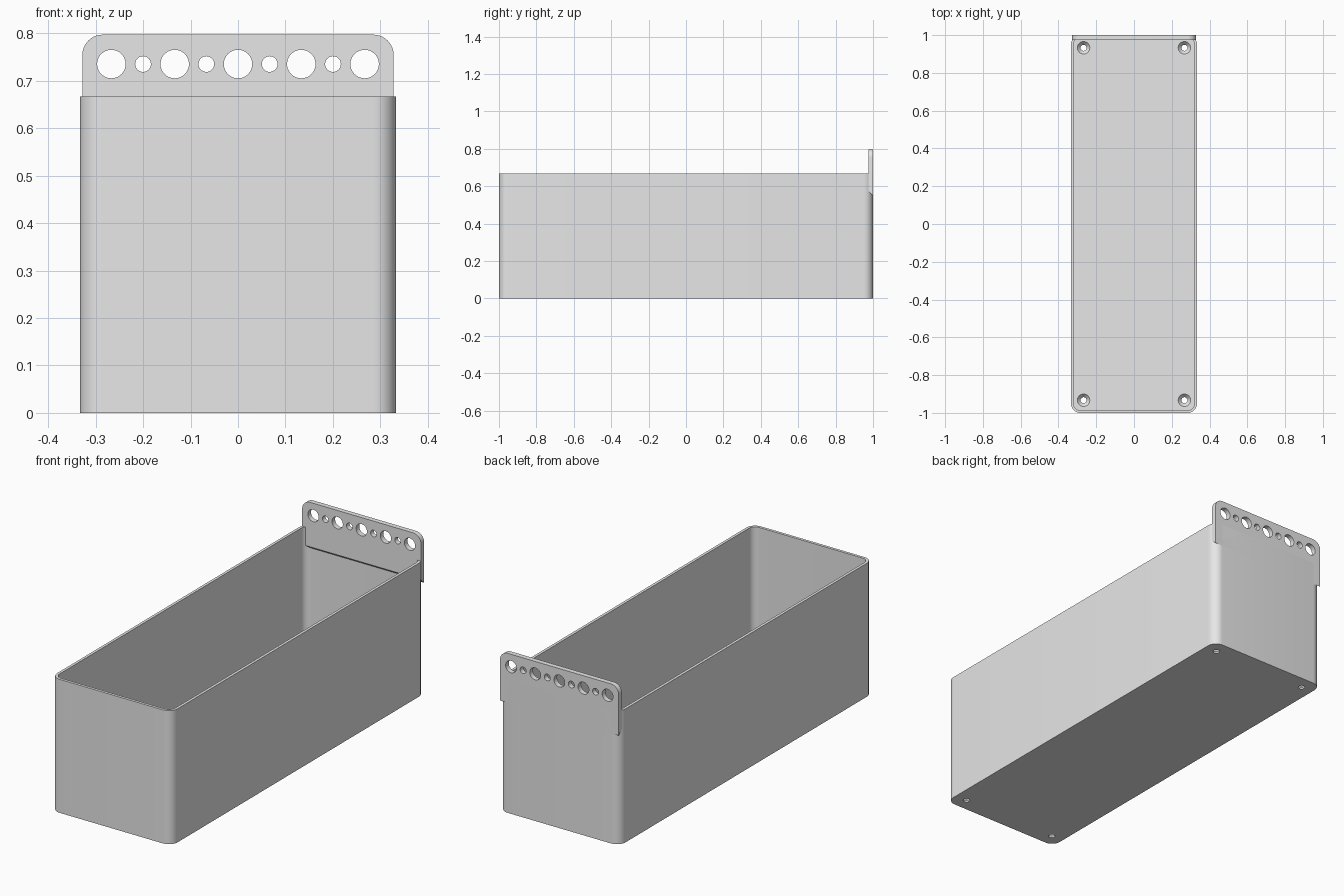
import bpy, bmesh, math
from mathutils import Vector

if "Cube" in bpy.data.objects:
    bpy.data.objects.remove(bpy.data.objects["Cube"], do_unlink=True)

HALF_X, HALF_Y, HEIGHT = 0.333, 1.0, 0.667
WALL, FLOOR, CORNER = 0.014, 0.027, 0.048
TAB_X, TAB_TOP, TAB_FRONT = 0.328, 0.797, 0.975

grey = bpy.data.materials.new("plain grey")
grey.use_nodes = True
grey.diffuse_color = (0.8, 0.8, 0.8, 1)
grey.node_tree.nodes["Principled BSDF"].inputs["Base Color"].default_value = (0.8, 0.8, 0.8, 1)


def arc(cx, cy, r, start, steps=10):
    """Quarter circle of points, anticlockwise from the start angle."""
    angles = [start + math.pi / 2 * i / steps for i in range(steps + 1)]
    return [(cx + r * math.cos(a), cy + r * math.sin(a)) for a in angles]


def rounded_rectangle(hx, hy, r):
    points = []
    for i, (sx, sy) in enumerate([(1, 1), (-1, 1), (-1, -1), (1, -1)]):
        points += arc(sx * (hx - r), sy * (hy - r), r, i * math.pi / 2)
    return points


def circle(cx, cy, r, sides=40):
    return [(cx + r * math.cos(math.tau * i / sides),
             cy + r * math.sin(math.tau * i / sides)) for i in range(sides)]


def loft(name, rings):
    """Solid through matching rings of 3D points, capped at both ends."""
    bm = bmesh.new()
    loops = [[bm.verts.new(Vector(p)) for p in ring] for ring in rings]
    for low, high in zip(loops, loops[1:]):
        for i in range(len(low)):
            j = (i + 1) % len(low)
            bm.faces.new((low[i], low[j], high[j], high[i]))
    bm.faces.new(loops[0][::-1])
    bm.faces.new(loops[-1])
    bmesh.ops.recalc_face_normals(bm, faces=bm.faces)
    mesh = bpy.data.meshes.new(name)
    bm.to_mesh(mesh)
    bm.free()
    mesh.materials.append(grey)
    obj = bpy.data.objects.new(name, mesh)
    bpy.context.collection.objects.link(obj)
    return obj


def at_z(points, z):
    return [(x, y, z) for x, y in points]


def at_y(points, y):
    return [(x, y, z) for x, z in points]


def cut(target, cutter):
    cutter.hide_render = True
    mod = target.modifiers.new("cut", "BOOLEAN")
    mod.operation, mod.solver, mod.object = "DIFFERENCE", "EXACT", cutter
    bpy.context.view_layer.objects.active = target
    bpy.ops.object.modifier_apply(modifier=mod.name)
    bpy.data.objects.remove(cutter, do_unlink=True)


def smooth(obj):
    bpy.ops.object.select_all(action="DESELECT")
    obj.select_set(True)
    bpy.context.view_layer.objects.active = obj
    bpy.ops.object.shade_smooth_by_angle(angle=math.radians(30))


# Open bin: rounded shell with a hollow
outer = rounded_rectangle(HALF_X, HALF_Y, CORNER)
inner = rounded_rectangle(HALF_X - WALL, HALF_Y - WALL, CORNER - WALL)
bin_body = loft("bin_body", [at_z(outer, 0), at_z(outer, HEIGHT)])
cut(bin_body, loft("hollow_cutter", [at_z(inner, FLOOR), at_z(inner, 1)]))

# Countersunk screw holes in the floor corners
for sx in (-1, 1):
    for sy in (-1, 1):
        narrow = circle(sx * 0.267, sy * 0.933, 0.016)
        wide = circle(sx * 0.267, sy * 0.933, 0.033)
        cut(bin_body, loft("screw_cutter", [
            at_z(narrow, -0.1), at_z(narrow, 0.008), at_z(wide, FLOOR), at_z(wide, 0.1)]))
smooth(bin_body)

# Hanging tab: rounded top corners, bottom edge sloping down to the back
R = 0.043
top_edge = (arc(TAB_X - R, TAB_TOP - R, R, 0)
            + arc(-TAB_X + R, TAB_TOP - R, R, math.pi / 2))
tab = loft("hanging_tab", [
    at_y(top_edge + [(-TAB_X, low), (TAB_X, low)], y)
    for y, low in ((TAB_FRONT, 0.575), (HALF_Y, 0.55))])

# Row of alternating large and small holes
for i in range(-4, 5):
    ring = circle(i * 0.0667, 0.735, 0.03 if i % 2 == 0 else 0.0165)
    cut(tab, loft("tab_hole_cutter", [at_y(ring, 0.9), at_y(ring, 1.1)]))
smooth(tab)
